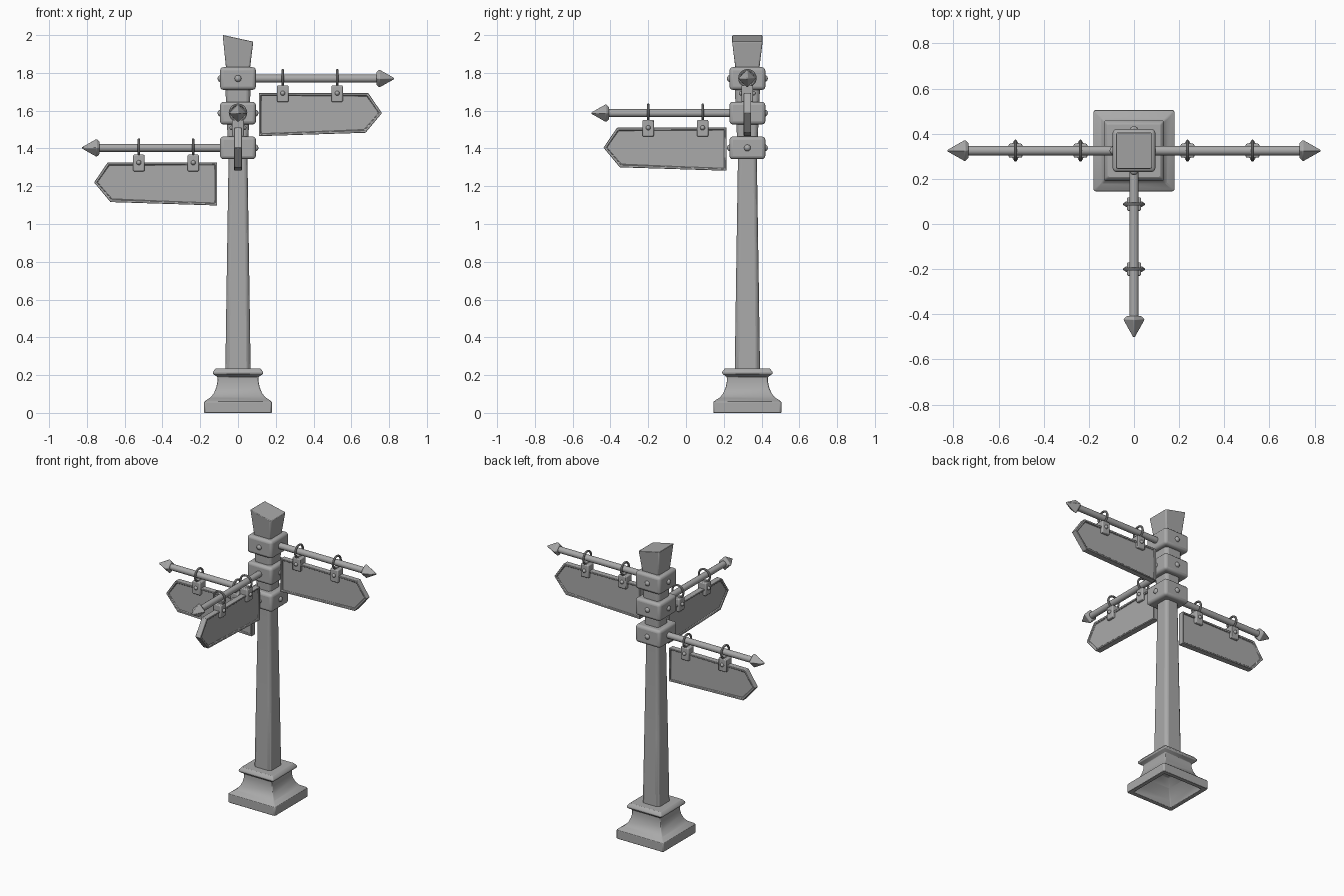
import bpy, bmesh, math
from mathutils import Matrix, Vector

if "Cube" in bpy.data.objects:
    bpy.data.objects.remove(bpy.data.objects["Cube"])

grey = bpy.data.materials.new("plain grey")
grey.use_nodes = True
GREY = (0.4, 0.4, 0.4, 1)
grey.diffuse_color = GREY
grey.node_tree.nodes["Principled BSDF"].inputs["Base Color"].default_value = GREY

POST = Vector((0, 0.325, 0))


def finish(bm, name, matrix, bevel=0, segments=2, smooth=35):
    """Turn a bmesh into a placed, bevelled and shaded object."""
    bmesh.ops.recalc_face_normals(bm, faces=bm.faces)
    mesh = bpy.data.meshes.new(name)
    bm.to_mesh(mesh)
    bm.free()
    mesh.materials.append(grey)
    ob = bpy.data.objects.new(name, mesh)
    bpy.context.collection.objects.link(ob)
    ob.matrix_world = matrix
    if bevel:
        mod = ob.modifiers.new("soft edges", "BEVEL")
        mod.width, mod.segments, mod.limit_method = bevel, segments, "ANGLE"
    bpy.ops.object.select_all(action="DESELECT")
    ob.select_set(True)
    bpy.context.view_layer.objects.active = ob
    bpy.ops.object.shade_smooth_by_angle(angle=math.radians(smooth))
    return ob


def square_loft(sections, chamfer):
    """Stack chamfered squares given as (half width, height)."""
    bm = bmesh.new()
    rings = []
    for h, z in sections:
        c = h * (1 - chamfer)
        pts = [(h, -c), (h, c), (c, h), (-c, h), (-h, c), (-h, -c), (-c, -h), (c, -h)]
        rings.append([bm.verts.new((x, y, z)) for x, y in pts])
    for a, b in zip(rings, rings[1:]):
        for i in range(8):
            j = (i + 1) % 8
            bm.faces.new((a[i], a[j], b[j], b[i]))
    bm.faces.new(rings[0])
    bm.faces.new(rings[-1])
    return bm


def box(size, center):
    bm = bmesh.new()
    bmesh.ops.create_cube(bm, size=1)
    bmesh.ops.scale(bm, vec=size, verts=bm.verts)
    bmesh.ops.translate(bm, vec=center, verts=bm.verts)
    return bm


def lathe_x(profile, sides):
    """Spin (x, radius) pairs around the x axis."""
    bm = bmesh.new()
    rings = []
    for x, r in profile:
        angles = [math.tau * i / sides for i in range(sides)]
        rings.append([bm.verts.new((x, r * math.cos(a), r * math.sin(a))) for a in angles])
    for a, b in zip(rings, rings[1:]):
        for i in range(sides):
            j = (i + 1) % sides
            bm.faces.new((a[i], a[j], b[j], b[i]))
    bm.faces.new(rings[0])
    bm.faces.new(rings[-1])
    return bm


def ring_x(major, minor, center):
    """Ring whose axis is x."""
    bm = bmesh.new()
    n, m = 20, 8
    grid = []
    for i in range(n):
        a = math.tau * i / n
        loop = []
        for k in range(m):
            b = math.tau * k / m
            r = major + minor * math.cos(b)
            p = Vector((minor * math.sin(b), r * math.cos(a), r * math.sin(a)))
            loop.append(bm.verts.new(p + Vector(center)))
        grid.append(loop)
    for i in range(n):
        for k in range(m):
            a, b, q = grid[i], grid[(i + 1) % n], (k + 1) % m
            bm.faces.new((a[k], b[k], b[q], a[q]))
    return bm


def stud(name, matrix, radius, height):
    """Low dome pointing along local x."""
    steps = [math.radians(d) for d in (0, 30, 60, 84)]
    dome = [(-0.01, radius)] + [(height * math.sin(t), radius * math.cos(t)) for t in steps]
    finish(lathe_x(dome, 12), name, matrix, smooth=50)


at_post = Matrix.Translation(POST)

# Flared plinth, hollow underneath
inside = [(0.045, 0.13), (0.09, 0.09), (0.135, 0.045), (0.15, 0)]
outside = [(0.18, 0), (0.18, 0.058), (0.168, 0.068), (0.145, 0.082), (0.127, 0.105),
           (0.115, 0.135), (0.109, 0.165), (0.109, 0.19), (0.132, 0.206),
           (0.134, 0.216), (0.118, 0.236), (0.06, 0.236)]
finish(square_loft(inside + outside, 0.04), "plinth", at_post, 0.003, 1)

# Tapering post
shaft = [(0.067, 0.22), (0.06, 0.7), (0.05, 1.35), (0.057, 1.5), (0.066, 1.7), (0.062, 1.84)]
finish(square_loft(shaft, 0.25), "post", at_post, 0.006)

# Flared cap with a sloping top
cap = square_loft([(0.063, 1.82), (0.081, 1.983)], 0.08)
for v in cap.verts:
    if v.co.z > 1.9:
        v.co.z -= 0.22 * v.co.x
finish(cap, "cap", at_post, 0.006)


def arm(label, height, degrees):
    """Collar, rod, arrow tip and hanging board, pointing along local x."""
    place = Matrix.Translation(POST + Vector((0, 0, height))) @ Matrix.Rotation(math.radians(degrees), 4, "Z")

    finish(box((0.19, 0.19, 0.12), (0, 0, 0)), label + "_collar", place, 0.018, 3)
    for turn in (90, 180, 270):
        spin = Matrix.Rotation(math.radians(turn), 4, "Z") @ Matrix.Translation((0.094, 0, 0))
        stud(label + "_collar_stud", place @ spin, 0.018, 0.014)

    finish(lathe_x([(0.05, 0.021), (0.75, 0.021)], 16), label + "_rod", place)
    tip = [(0.733, 0.034), (0.748, 0.049), (0.826, 0.005)]
    finish(lathe_x(tip, 4), label + "_arrow_tip", place, 0.004)

    # Pointed board with a raised rim on both faces
    outline = [(0.11, -0.305), (0.675, -0.287), (0.762, -0.183), (0.69, -0.077), (0.11, -0.077)]
    board = bmesh.new()
    base = board.faces.new([board.verts.new((x, -0.02, z)) for x, z in outline])
    made = bmesh.ops.extrude_face_region(board, geom=[base])["geom"]
    bmesh.ops.translate(board, vec=(0, 0.04, 0), verts=[g for g in made if isinstance(g, bmesh.types.BMVert)])
    bmesh.ops.recalc_face_normals(board, faces=board.faces)
    sides = [f for f in board.faces if len(f.verts) == 5]
    bmesh.ops.inset_individual(board, faces=sides, thickness=0.014, depth=0)
    bmesh.ops.inset_individual(board, faces=sides, thickness=0.003, depth=-0.008)
    finish(board, label + "_board", place, 0.002, 1, 25)

    # Hangers
    for x in (0.237, 0.525):
        finish(box((0.06, 0.062, 0.088), (x, 0, -0.08)), label + "_hanger", place, 0.006)
        finish(ring_x(0.042, 0.007, (x, 0, 0.002)), label + "_hanger_ring", place)
        for turn in (90, -90):
            spin = Matrix.Translation((x, 0, -0.078)) @ Matrix.Rotation(math.radians(turn), 4, "Z")
            stud(label + "_hanger_stud", place @ spin @ Matrix.Translation((0.03, 0, 0)), 0.013, 0.015)


arm("left", 1.77, 0)
arm("front", 1.587, -90)
arm("right", 1.403, 180)
